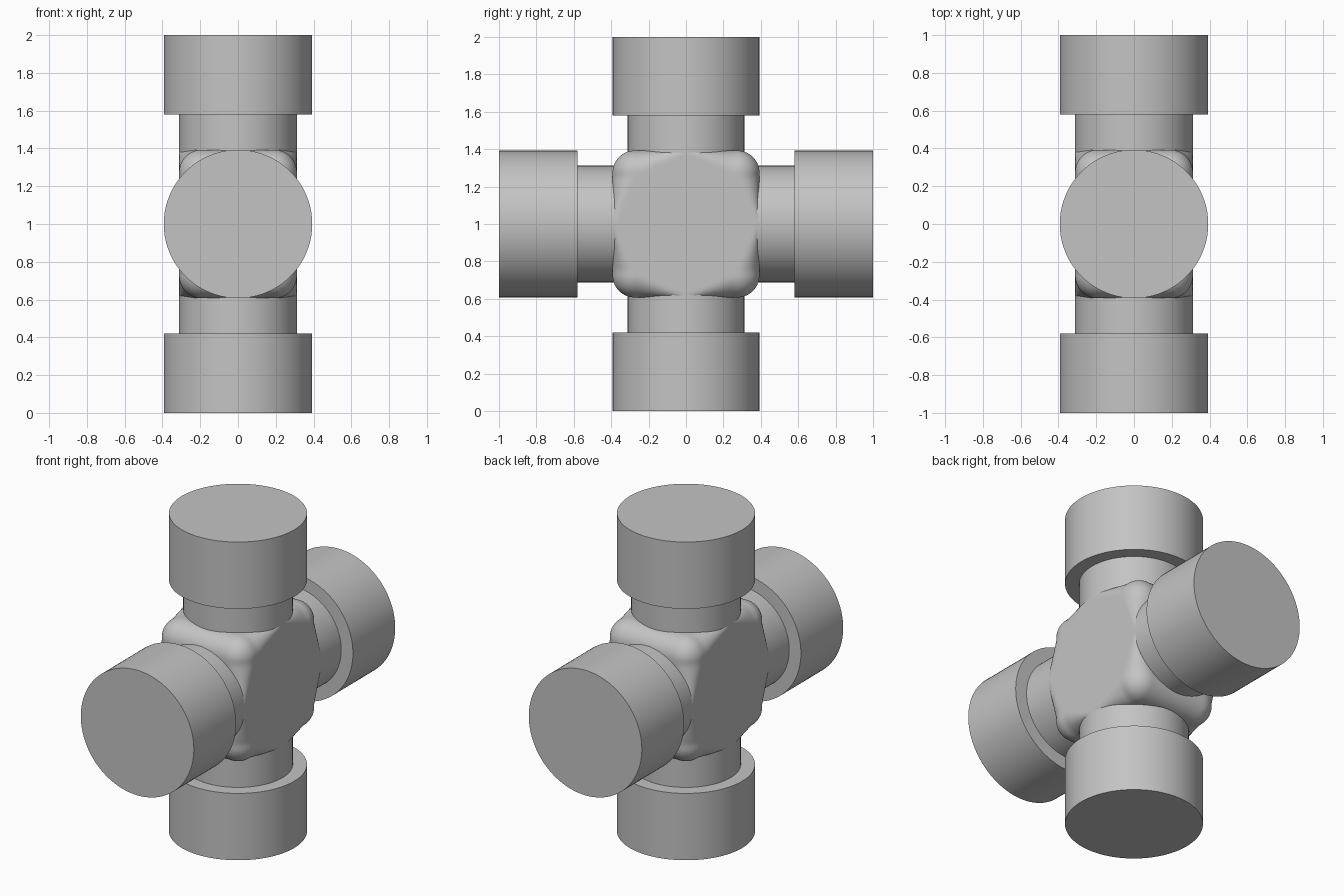
import bpy, bmesh
from math import radians
from mathutils import Vector, Matrix

if "Cube" in bpy.data.objects:
    bpy.data.objects.remove(bpy.data.objects["Cube"])

steel = bpy.data.materials.new("grey steel")
steel.use_nodes = True
GREY = (0.55, 0.55, 0.55, 1)
steel.diffuse_color = GREY
steel.node_tree.nodes["Principled BSDF"].inputs["Base Color"].default_value = GREY

CENTRE = Vector((0, 0, 1))
HALF = Vector((0.312, 0.393, 0.393))
ROUND = 0.12


def finish(bm, name):
    mesh = bpy.data.meshes.new(name)
    bm.to_mesh(mesh)
    bm.free()
    mesh.materials.append(steel)
    obj = bpy.data.objects.new(name, mesh)
    bpy.context.collection.objects.link(obj)
    bpy.ops.object.select_all(action="DESELECT")
    obj.select_set(True)
    bpy.context.view_layer.objects.active = obj
    bpy.ops.object.shade_smooth_by_angle(angle=radians(35))
    return obj


def cylinder(name, axis, radius, start, end):
    bm = bmesh.new()
    turn = Vector((0, 0, 1)).rotation_difference(axis).to_matrix().to_4x4()
    place = Matrix.Translation(CENTRE + axis * (start + end) / 2) @ turn
    bmesh.ops.create_cone(bm, cap_ends=True, segments=96, radius1=radius,
                          radius2=radius, depth=end - start, matrix=place)
    finish(bm, name)


# Central block: its rounding fades out where the side faces meet the shafts
bm = bmesh.new()
bmesh.ops.create_cube(bm, size=2)
bmesh.ops.subdivide_edges(bm, edges=bm.edges[:], cuts=47, use_grid_fill=True)
for v in bm.verts:
    p = Vector(a * h for a, h in zip(v.co, HALF))
    r = ROUND * min(1, abs(p.y) / 0.25, abs(p.z) / 0.25)
    core = Vector(max(r - h, min(h - r, a)) for a, h in zip(p, HALF))
    out = p - core
    if out.length > 1e-6:
        p = core + out.normalized() * r
    v.co = p + CENTRE
finish(bm, "central_block")

# Four arms, each a shaft with a bearing cap
arms = {"top": (0, 0, 1), "bottom": (0, 0, -1), "front": (0, -1, 0), "back": (0, 1, 0)}
for side, direction in arms.items():
    axis = Vector(direction)
    cylinder(side + "_shaft", axis, 0.312, 0.2, 0.6)
    cylinder(side + "_bearing_cap", axis, 0.393, 0.58, 1.0)
